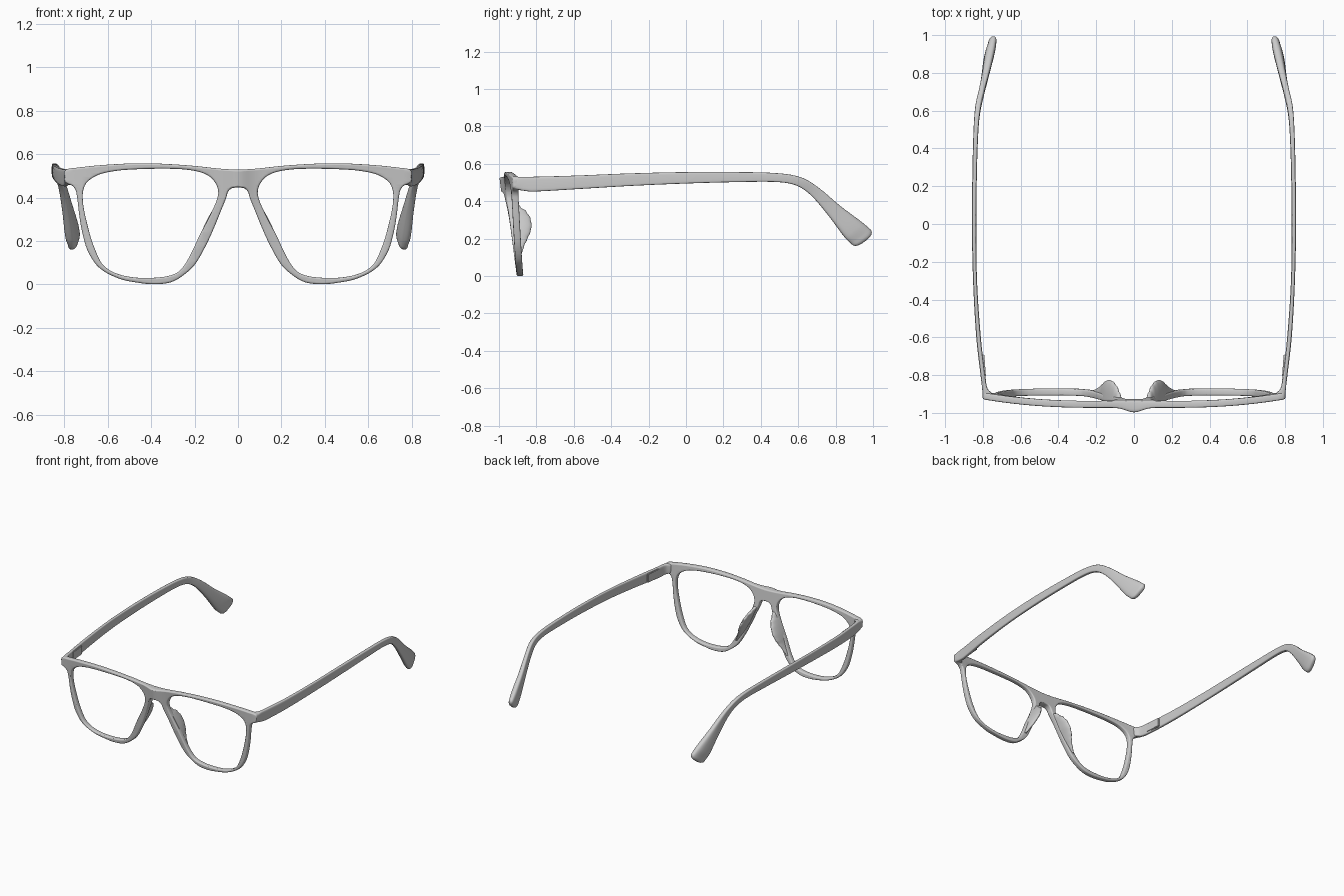
import bpy, bmesh, math
from mathutils import Vector, Matrix

if "Cube" in bpy.data.objects:
    bpy.data.objects.remove(bpy.data.objects["Cube"])


def smooth_path(points, steps=5, closed=False):
    """Hermite curve through n-dimensional points."""
    p = [Vector(q) for q in points]
    n, out = len(p), []
    get = (lambda i: p[i % n]) if closed else (lambda i: p[max(0, min(n - 1, i))])
    for i in range(n if closed else n - 1):
        a, b = get(i), get(i + 1)
        d = (b - a).length
        ta = (b - get(i - 1)).normalized() * d
        tb = (get(i + 2) - a).normalized() * d
        for s in range(steps):
            t = s / steps
            out.append(a * (2*t**3 - 3*t*t + 1) + ta * (t**3 - 2*t*t + t)
                       + b * (3*t*t - 2*t**3) + tb * (t**3 - t*t))
    if not closed:
        out.append(p[-1].copy())
    return out


def mesh_object(name, bm, mirror=True):
    bmesh.ops.recalc_face_normals(bm, faces=bm.faces)
    me = bpy.data.meshes.new(name)
    bm.to_mesh(me)
    bm.free()
    ob = bpy.data.objects.new(name, me)
    bpy.context.collection.objects.link(ob)
    bpy.ops.object.select_all(action='DESELECT')
    ob.select_set(True)
    bpy.context.view_layer.objects.active = ob
    bpy.ops.object.shade_smooth_by_angle(angle=math.radians(45))
    if mirror:
        mod = ob.modifiers.new("mirror", 'MIRROR')
        mod.use_mirror_merge = False
    return ob


def loft(rings):
    """Closed skin over a list of equal rings of coordinates."""
    bm = bmesh.new()
    vr = [[bm.verts.new(c) for c in r] for r in rings]
    n = len(vr[0])
    for a, b in zip(vr, vr[1:]):
        for k in range(n):
            bm.faces.new((a[k], a[(k + 1) % n], b[(k + 1) % n], b[k]))
    bm.faces.new(vr[0])
    bm.faces.new(vr[-1])
    return bm


def front_y(x, z):
    """Middle surface of the tilted, bowed front."""
    return -0.887 - z / 0.5 * (0.064 - 0.042 * abs(x / 0.8) ** 3)


# Front frame: flat outline with two lens holes, rounded edges, then bowed and tilted
half = [(0.03, 0.53), (0.1, 0.535), (0.2, 0.546), (0.35, 0.556), (0.5, 0.557), (0.65, 0.548),
        (0.74, 0.538), (0.785, 0.532), (0.799, 0.522), (0.801, 0.495), (0.799, 0.474),
        (0.785, 0.464), (0.76, 0.452), (0.745, 0.425), (0.73, 0.31), (0.715, 0.23),
        (0.69, 0.15), (0.637, 0.075), (0.545, 0.026), (0.46, 0.008), (0.385, 0.001), (0.31, 0.01),
        (0.255, 0.04), (0.2, 0.09), (0.15, 0.175), (0.115, 0.25), (0.078, 0.34),
        (0.054, 0.40), (0.045, 0.428), (0.025, 0.444)]
lens = [(0.66, 0.497), (0.6, 0.517), (0.5, 0.529), (0.315, 0.533), (0.21, 0.525), (0.14, 0.503),
        (0.1, 0.46), (0.092, 0.41), (0.128, 0.32), (0.175, 0.23), (0.236, 0.106), (0.285, 0.052),
        (0.384, 0.031), (0.52, 0.039), (0.614, 0.082), (0.66, 0.165), (0.694, 0.276),
        (0.715, 0.39), (0.705, 0.457)]


def flip(pts):
    return [(-x, z) for x, z in reversed(pts)]


cu = bpy.data.curves.new("front_outline", 'CURVE')
cu.dimensions = '2D'
cu.fill_mode = 'BOTH'
cu.extrude, cu.bevel_depth, cu.bevel_resolution, cu.offset = 0.01, 0.008, 2, -0.008
for loop in (half + flip(half), lens, flip(lens)):
    pts = smooth_path(loop, 5, True)
    sp = cu.splines.new('POLY')
    sp.points.add(len(pts) - 1)
    for q, v in zip(sp.points, pts):
        q.co = (v.x, v.y, 0, 1)
    sp.use_cyclic_u = True
tmp = bpy.data.objects.new("front_outline", cu)
bpy.context.collection.objects.link(tmp)
dg = bpy.context.evaluated_depsgraph_get()
me = bpy.data.meshes.new_from_object(tmp.evaluated_get(dg))
bpy.data.objects.remove(tmp)
bm = bmesh.new()
bm.from_mesh(me)
bmesh.ops.remove_doubles(bm, verts=bm.verts, dist=1e-5)
# cut into strips so the front bends smoothly
cuts = [(x * 0.04, 'x') for x in range(-19, 20)] + [(x * 0.012 + 0.006, 'x') for x in range(-11, 11)]
cuts += [(z * 0.03, 'z') for z in range(1, 18)]
for pos, axis in cuts:
    no = (1, 0, 0) if axis == 'x' else (0, 1, 0)
    bmesh.ops.bisect_plane(bm, geom=bm.verts[:] + bm.edges[:] + bm.faces[:], dist=1e-5,
                           plane_co=Vector(no) * pos, plane_no=no)
for v in bm.verts:
    x, z, depth = v.co.x, v.co.y, v.co.z
    if depth > 0:  # thicker bridge at the front
        depth *= 1 + 1.4 * math.exp(-(x / 0.06) ** 2)
    v.co = (x, front_y(x, z) - depth, z)
mesh_object("front_frame", bm, mirror=False)

# Temples: lofted rounded-rectangle sections
# each station: lower y, lower z, upper y, upper z, inner x, outer x
stations = [(-0.926, 0.468, -0.926, 0.529, 0.745, 0.798), (-0.9, 0.462, -0.9, 0.53, 0.75, 0.802),
            (-0.872, 0.457, -0.872, 0.531, 0.775, 0.804),
            (-0.82, 0.452, -0.82, 0.531, 0.785, 0.81), (-0.6, 0.464, -0.6, 0.537, 0.811, 0.835),
            (-0.3, 0.482, -0.3, 0.549, 0.831, 0.852), (0, 0.495, 0, 0.556, 0.835, 0.858),
            (0.3, 0.503, 0.3, 0.556, 0.831, 0.855), (0.5, 0.502, 0.515, 0.548, 0.823, 0.849),
            (0.595, 0.482, 0.625, 0.524, 0.812, 0.841), (0.67, 0.43, 0.715, 0.468, 0.793, 0.824),
            (0.76, 0.325, 0.825, 0.375, 0.766, 0.806), (0.85, 0.205, 0.945, 0.285, 0.739, 0.791),
            (0.886, 0.17, 0.99, 0.246, 0.733, 0.778)]


def temple_ring(s, scale=1.0, push=0.0):
    lo, up = Vector((s[0], s[1])), Vector((s[2], s[3]))
    mid, arm = (lo + up) / 2, (up - lo) / 2
    along = Vector((arm.y, -arm.x)).normalized() * push
    power = 0.42 + 0.3 * max(0, min(1, (mid.x - 0.65) / 0.25))  # rounder at the tip
    ring = []
    for k in range(24):
        a = 2 * math.pi * k / 24
        c, w = (math.copysign(abs(f) ** power, f) * scale for f in (math.cos(a), math.sin(a)))
        q = mid + arm * w + along
        lean = -0.012 * w * (power - 0.42) / 0.3
        ring.append(((s[4] + s[5]) / 2 + c * (s[5] - s[4]) / 2 + lean, q.x, q.y))
    return ring


path = smooth_path(stations, 5)
rings = [temple_ring(s) for s in path]
rings += [temple_ring(path[-1], sc, p) for sc, p in
          ((0.95, 0.01), (0.83, 0.019), (0.6, 0.026), (0.3, 0.029))]
mesh_object("temples", loft(rings))

# Hinge plates: slight thickening on the inner face of the temples
bm = bmesh.new()
bmesh.ops.create_cube(bm, size=1, matrix=Matrix.Translation((0.797, -0.75, 0.4935))
                      @ Matrix.Rotation(math.radians(-4), 4, 'Z')
                      @ Matrix.Diagonal((0.018, 0.12, 0.066, 1)))
bmesh.ops.bevel(bm, geom=bm.edges[:], offset=0.004, segments=2, affect='EDGES')
mesh_object("hinge_plates", bm)

# Nose pads: ridges swelling backwards out of the nose rims
# each station: height, centre x, half width, rearmost y
pads = [(0.40, 0.073, 0.012, -0.925), (0.37, 0.085, 0.015, -0.885), (0.345, 0.098, 0.018, -0.853),
        (0.31, 0.115, 0.021, -0.832), (0.27, 0.133, 0.023, -0.825), (0.235, 0.149, 0.021, -0.832),
        (0.2, 0.164, 0.018, -0.848), (0.16, 0.186, 0.014, -0.866), (0.12, 0.208, 0.010, -0.877)]
rings = []
for z, x, w, back in smooth_path(pads, 4):
    base = front_y(x, z)
    ring = [(x + w * math.cos(a), base + (back - base) * math.sin(a) ** 0.8, z)
            for a in (math.pi * k / 14 for k in range(1, 14))]
    rings.append([(x + w, base, z)] + ring + [(x - w, base, z)])
mesh_object("nose_pads", loft(rings))
